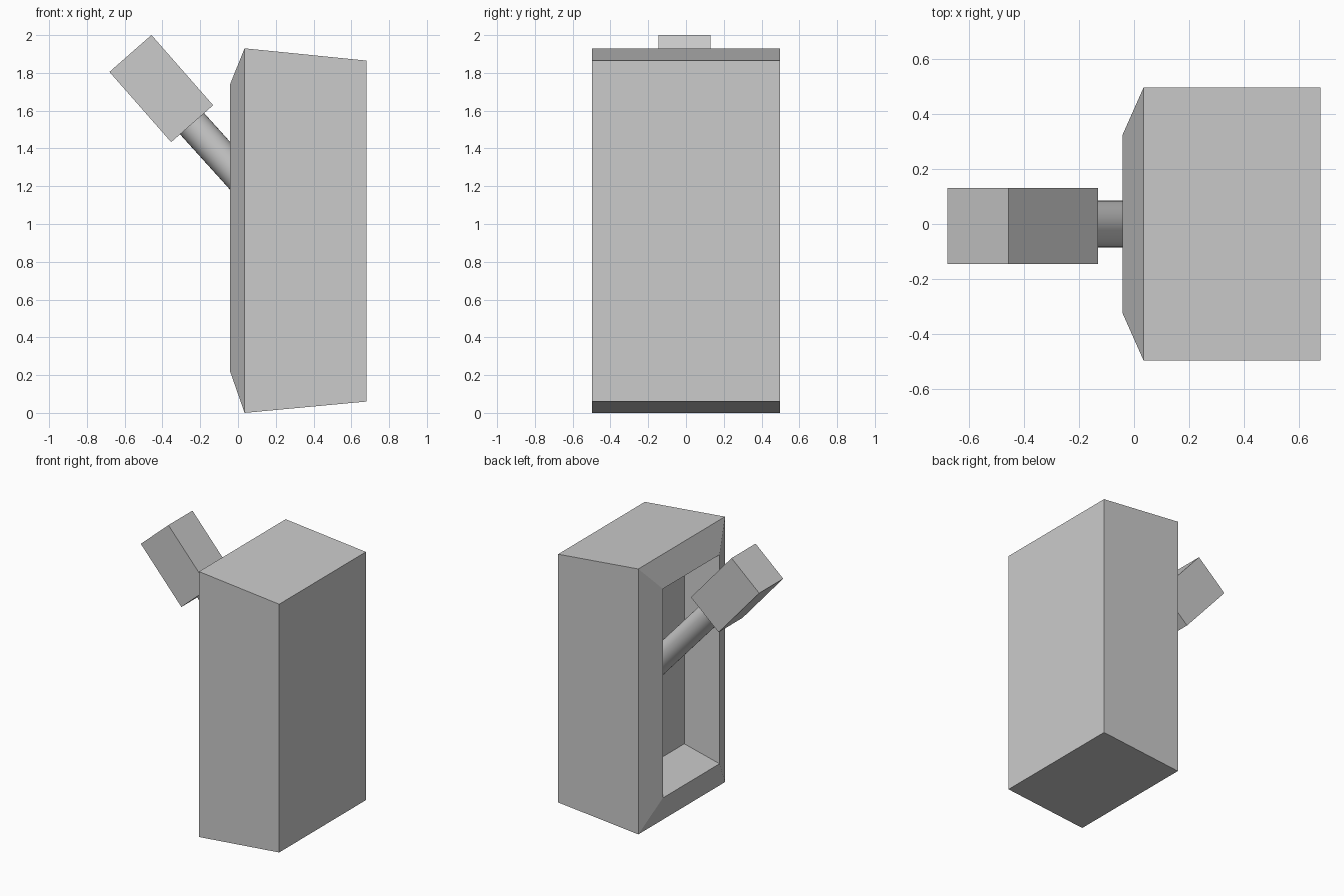
import bpy, bmesh, math
from mathutils import Vector, Matrix

if "Cube" in bpy.data.objects:
    bpy.data.objects.remove(bpy.data.objects["Cube"])


def finish(name, bm):
    bmesh.ops.recalc_face_normals(bm, faces=bm.faces)
    mesh = bpy.data.meshes.new(name)
    bm.to_mesh(mesh)
    bm.free()
    obj = bpy.data.objects.new(name, mesh)
    bpy.context.collection.objects.link(obj)
    return obj


# Housing: rectangular rings (x, half width, bottom, top) from the back plate,
# over the bevelled rim and into the tapered recess
rings = [(0.68, 0.498, 0.06, 1.865), (0.035, 0.498, 0.0, 1.93),
         (-0.042, 0.325, 0.22, 1.74), (0.185, 0.245, 0.335, 1.625)]
bm = bmesh.new()
loops = [[bm.verts.new((x, y, z)) for y, z in ((-w, lo), (w, lo), (w, hi), (-w, hi))]
         for x, w, lo, hi in rings]
for a, b in zip(loops, loops[1:]):
    for i in range(4):
        j = (i + 1) % 4
        bm.faces.new((a[i], a[j], b[j], b[i]))
bm.faces.new(loops[0])
bm.faces.new(loops[-1])
finish("housing", bm)

# Lever axis, tilted up and away from the housing
base = Vector((0.25, 0, 0.985))
neck = Vector((-0.245, 0, 1.533))
axis = (neck - base).normalized()
tilt = axis.to_track_quat('Z', 'Y').to_matrix().to_4x4()

# Lever rod
bm = bmesh.new()
bmesh.ops.create_cone(bm, cap_ends=True, segments=32, radius1=0.085, radius2=0.085,
                      depth=(neck - base).length + 0.02,
                      matrix=Matrix.Translation((base + neck) / 2 + axis * 0.01) @ tilt)
rod = finish("lever_rod", bm)
bpy.context.view_layer.objects.active = rod
rod.select_set(True)
bpy.ops.object.shade_smooth_by_angle(angle=math.radians(40))

# Lever handle block
bm = bmesh.new()
angle = math.atan2(0.37, -0.325)
centre = Vector((-0.406, -0.007, 1.717))
bmesh.ops.create_cube(bm, size=1, matrix=Matrix.Translation(centre)
                      @ Matrix.Rotation(-angle, 4, 'Y')
                      @ Matrix.Diagonal((0.495, 0.276, 0.296, 1)))
finish("lever_handle", bm)
